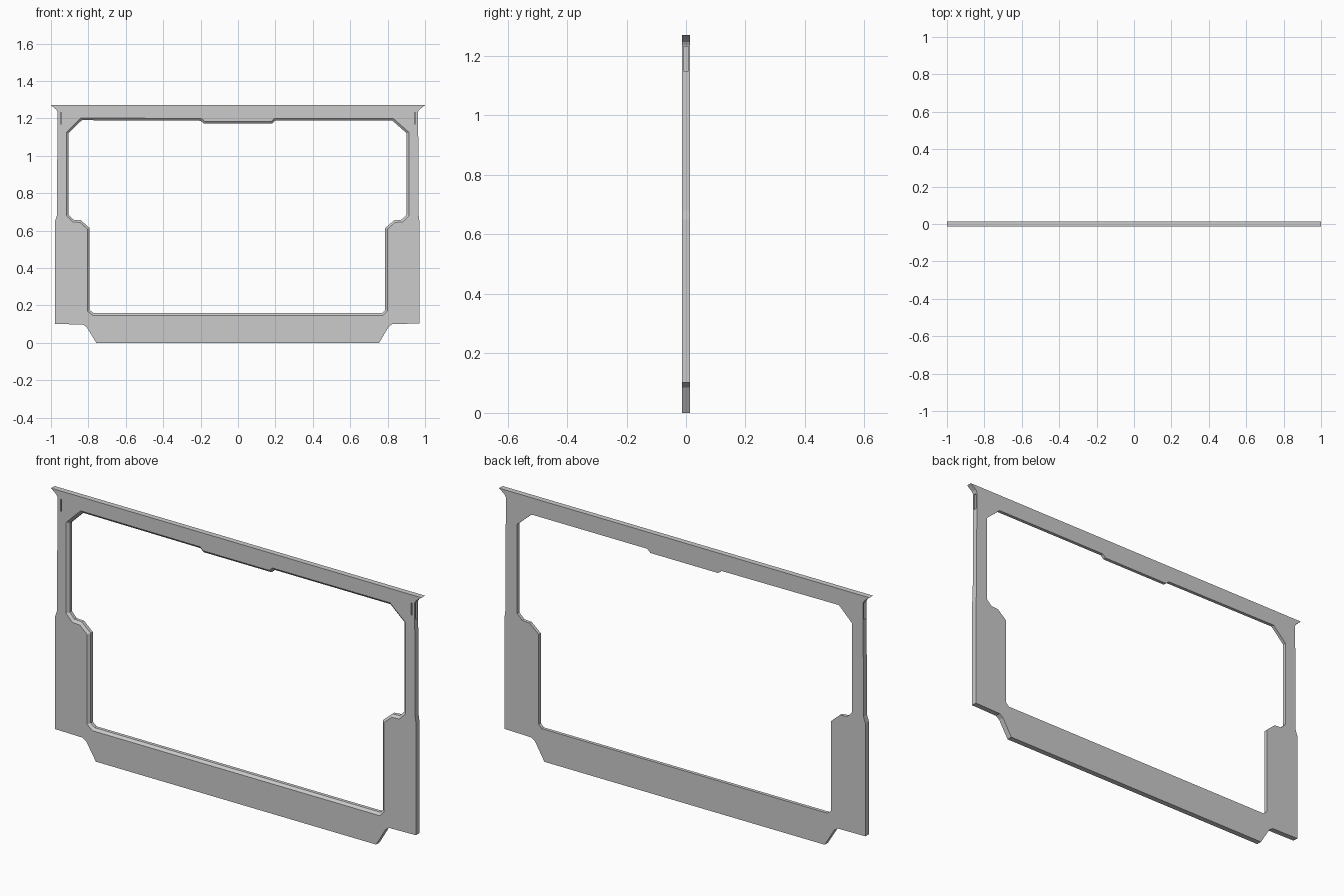
import bpy, bmesh
from mathutils import Vector

if "Cube" in bpy.data.objects:
    bpy.data.objects.remove(bpy.data.objects["Cube"])

T = 0.0135      # half thickness
CHAMFER = 0.012

# Outer outline (x, z), counter-clockwise seen from the front
OUTER = [(-0.758, 0), (0.755, 0), (0.805, 0.085), (0.825, 0.1), (0.97, 0.103),
         (0.97, 0.65), (0.966, 0.68), (0.963, 1.235), (0.97, 1.247), (1, 1.27),
         (-1, 1.27), (-0.972, 1.247), (-0.965, 1.235), (-0.968, 0.68),
         (-0.978, 0.65), (-0.978, 0.1), (-0.83, 0.098), (-0.81, 0.085)]

# Window opening, counter-clockwise
INNER = [(-0.772, 0.158), (0.77, 0.158), (0.786, 0.175), (0.786, 0.613),
         (0.835, 0.655), (0.875, 0.658), (0.902, 0.685), (0.902, 1.12),
         (0.825, 1.188), (0.2, 1.188), (0.183, 1.172), (-0.183, 1.172),
         (-0.2, 1.187), (-0.835, 1.19), (-0.906, 1.12), (-0.906, 0.685),
         (-0.88, 0.658), (-0.84, 0.655), (-0.793, 0.613), (-0.793, 0.175)]


def offset(loop, d):
    """Push a counter-clockwise loop outward by d with mitred corners."""
    pts = [Vector(p) for p in loop]
    out = []
    for i, p in enumerate(pts):
        a = (p - pts[i - 1]).normalized()
        b = (pts[(i + 1) % len(pts)] - p).normalized()
        na, nb = Vector((a.y, -a.x)), Vector((b.y, -b.x))
        out.append(p + (na + nb) * d / (1 + na.dot(nb)))
    return out


def ring(bm, loop, y):
    return [bm.verts.new((p[0], y, p[1])) for p in loop]


def bridge(bm, a, b):
    n = len(a)
    for i in range(n):
        j = (i + 1) % n
        bm.faces.new((a[i], a[j], b[j], b[i]))


def cap(bm, a, b):
    edges = []
    for r in (a, b):
        for i in range(len(r)):
            u, v = r[i - 1], r[i]
            edges.append(bm.edges.get((u, v)))
    bmesh.ops.triangle_fill(bm, edges=edges, use_beauty=True)


# Frame panel with a chamfered front window edge
bm = bmesh.new()
of, ob = ring(bm, OUTER, -T), ring(bm, OUTER, T)
inf = ring(bm, offset(INNER, CHAMFER), -T)
im, ib = ring(bm, INNER, -0.003), ring(bm, INNER, T)
bridge(bm, of, ob)
bridge(bm, inf, im)
bridge(bm, im, ib)
cap(bm, of, inf)
cap(bm, ob, ib)
bmesh.ops.recalc_face_normals(bm, faces=bm.faces)
mesh = bpy.data.meshes.new("window_frame")
bm.to_mesh(mesh)
bm.free()
frame = bpy.data.objects.new("window_frame", mesh)
bpy.context.collection.objects.link(frame)


def cut(name, lo, hi):
    """Subtract a box from the frame."""
    lo, hi = Vector(lo), Vector(hi)
    bpy.ops.mesh.primitive_cube_add(size=1, location=(lo + hi) / 2)
    box = bpy.context.object
    box.name, box.scale, box.hide_render = name, hi - lo, True
    bpy.context.view_layer.update()
    mod = frame.modifiers.new(name, 'BOOLEAN')
    mod.operation, mod.object, mod.solver = 'DIFFERENCE', box, 'EXACT'
    bpy.context.view_layer.objects.active = frame
    bpy.ops.object.modifier_apply(modifier=name)
    bpy.data.objects.remove(box)


# Latch grooves in the side edges and slots in the front, near the top corners
for s in (-1, 1):
    xs = sorted((s * 0.956, s * 1.05))
    cut("side_groove", (xs[0], -0.008, 1.15), (xs[1], 0.008, 1.232))
    xs = sorted((s * 0.943, s * 0.95))
    cut("front_slot", (xs[0], -0.05, 1.17), (xs[1], -0.003, 1.23))
